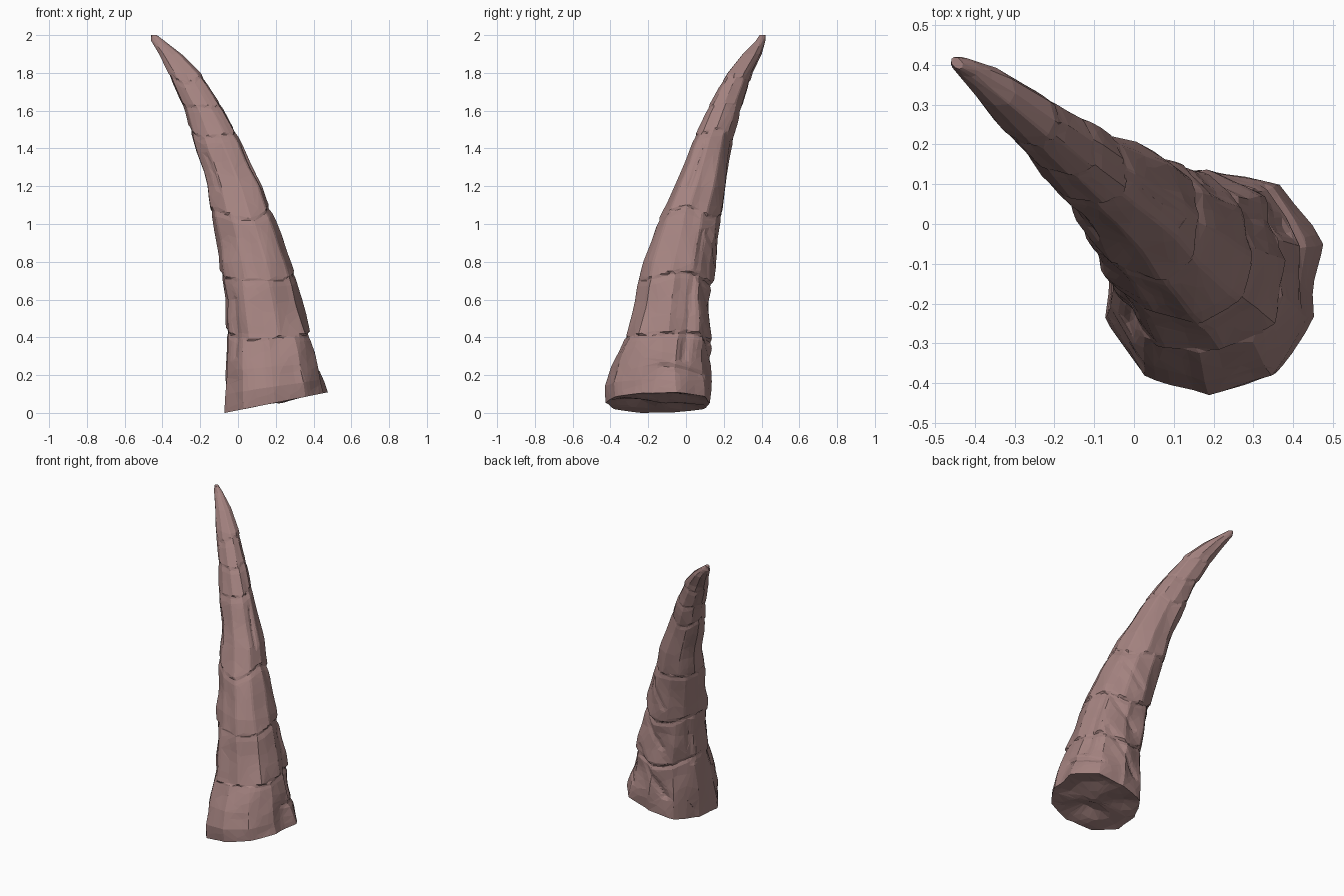
import bpy, bmesh, random
from math import pi, sin, cos, exp
from mathutils import Vector, noise
from mathutils.geometry import intersect_point_line

cube = bpy.data.objects.get("Cube")
if cube:
    bpy.data.objects.remove(cube, do_unlink=True)

random.seed(7)
ROWS, COLS = 200, 80

# Extents of the horn at each height: z, min x, max x, min y, max y
STATIONS = [
    (0, -.07, .46, -.42, .13), (.1, -.07, .445, -.42, .13),
    (.22, -.065, .42, -.39, .13), (.42, -.055, .38, -.315, .13),
    (.6, -.07, .335, -.265, .125), (.8, -.1, .28, -.22, .15),
    (1.03, -.135, .195, -.135, .18), (1.2, -.165, .13, -.055, .21),
    (1.46, -.24, .005, .05, .25), (1.6, -.28, -.075, .11, .29),
    (1.8, -.37, -.2, .22, .35), (1.9, -.42, -.3, .3, .4),
    (1.97, -.46, -.39, .37, .42), (2, -.46, -.43, .39, .42)]

# Overlapping growth plates, each with its own faceted outline
SUTURES = [.41, .72, 1.06, 1.48, 1.63, 1.77]
PLATES = [(random.choice((9, 10, 11)), random.random(), random.uniform(0, 6))
          for _ in range(len(SUTURES) + 1)]

# Cracks as start and end (angle, height)
CRACKS = [((.5, .25), (.7, .95)), ((1.8, .5), (.6, .75)),
          ((2, .15), (1, .45)), ((1.7, .8), (.9, .95)), ((.1, .2), (.9, .15)),
          ((-2.5, .3), (-2.4, .6)), ((-2.2, 1.2), (-2.3, 1.36)),
          ((-.3, 1.2), (-.2, 1.4)), ((2.8, .4), (2.6, .7))]


def extents(z):
    for low, high in zip(STATIONS, STATIONS[1:]):
        if z <= high[0]:
            f = (z - low[0]) / (high[0] - low[0])
            return [a + (b - a) * f for a, b in zip(low[1:], high[1:])]
    return STATIONS[-1][1:]


def suture_height(i, t):
    wave = cos(2 * (t + pi / 2)) + .5 * sin(3 * t + PLATES[i][2])
    return SUTURES[i] - .024 * wave * (1 if i < 4 else .6)


def suture_strength(i, t):
    # The two lowest sutures fade out towards the front
    return .6 + .4 * sin(t) if i < 2 else .8 + .2 * sin(2 * t + i)


def crack_depth(t, z):
    p, depth = Vector((t * .2, z, 0)), 0
    for (t1, z1), (t2, z2) in CRACKS:
        a, b = Vector((t1 * .2, z1, 0)), Vector((t2 * .2, z2, 0))
        near, f = intersect_point_line(p, a, b)
        f = min(max(f, 0), 1)
        depth = max(depth, exp(-((p - a.lerp(b, f)).length / .02) ** 2))
    return depth * .045


def surface_scale(t, z):
    heights = [suture_height(i, t) for i in range(len(SUTURES))]
    plate = sum(z > h for h in heights)
    sides, offset, _ = PLATES[plate]
    step = 2 * pi / sides
    s = 1.015 * cos(step / 2) / cos((t - offset) % step - step / 2)
    # Fuller diagonals, and a swollen shoulder low on the back left
    s += .045 * sin(2 * t) ** 2
    s += .07 * exp(-((t - .55) / .4) ** 2 - (z / .25) ** 2)
    # Each plate flares at its lower lip, over a narrow groove
    if plate:
        lip = exp(-(z - heights[plate - 1]) / .06)
        s += .025 * lip * suture_strength(plate - 1, t)
    groove = max(exp(-((z - h + .012) / .016) ** 2) * suture_strength(i, t)
                 for i, h in enumerate(heights))
    return s - .045 * groove - crack_depth(t, z)


def horn_point(t, z):
    x0, x1, y0, y1 = extents(z)
    s = surface_scale(t, z) if z < 1.95 else 1
    skew = -.18 * z
    x = (x0 + x1) / 2 + s * (x1 - x0) / 2 * cos(t)
    y = (y0 + y1) / 2 + s * (y1 - y0) / 2 * sin(t + skew)
    # Chipped surface, fading out at the tip
    bump = noise.noise(Vector((x * 7, y * 7, z * 5))) * .016 * min(1, 2 - z)
    x, y = x + bump * cos(t), y + bump * sin(t)
    # Slanted broken base
    if z < .4:
        z += (.2 * (x + .07)) * (1 - z / .4)
    return Vector((x, y, max(z, 0)))


bm = bmesh.new()
rings = []
for r in range(ROWS + 1):
    z = 2 * r / ROWS
    rings.append([bm.verts.new(horn_point(-pi + 2 * pi * c / COLS, z))
                  for c in range(COLS)])

# Rough, slightly hollow underside
rim = [v.co.copy() for v in rings[0]]
middle = sum(rim, Vector()) / COLS
for shrink in (.85, .65, .4, .15):
    ring = []
    for p in rim:
        q = middle.lerp(p, shrink)
        q.z += (1 - shrink) * (.03 + .06 * noise.noise(q * 6))
        ring.append(bm.verts.new(q))
    rings.insert(0, ring)

for a, b in zip(rings, rings[1:]):
    for c in range(COLS):
        d = (c + 1) % COLS
        bm.faces.new((a[c], a[d], b[d], b[c]))
bm.faces.new(rings[0][::-1])
bm.faces.new(rings[-1])
bmesh.ops.recalc_face_normals(bm, faces=bm.faces)
bmesh.ops.triangulate(bm, faces=bm.faces)

mesh = bpy.data.meshes.new("horn")
bm.to_mesh(mesh)
bm.free()
horn = bpy.data.objects.new("horn", mesh)
bpy.context.collection.objects.link(horn)

# Reduce to irregular flat chips
chips = horn.modifiers.new("chips", 'DECIMATE')
chips.ratio = .09

color = (.37, .225, .215, 1)
mat = bpy.data.materials.new("dusty rose brown")
mat.use_nodes = True
mat.diffuse_color = color
mat.node_tree.nodes["Principled BSDF"].inputs["Base Color"].default_value = color
mesh.materials.append(mat)
